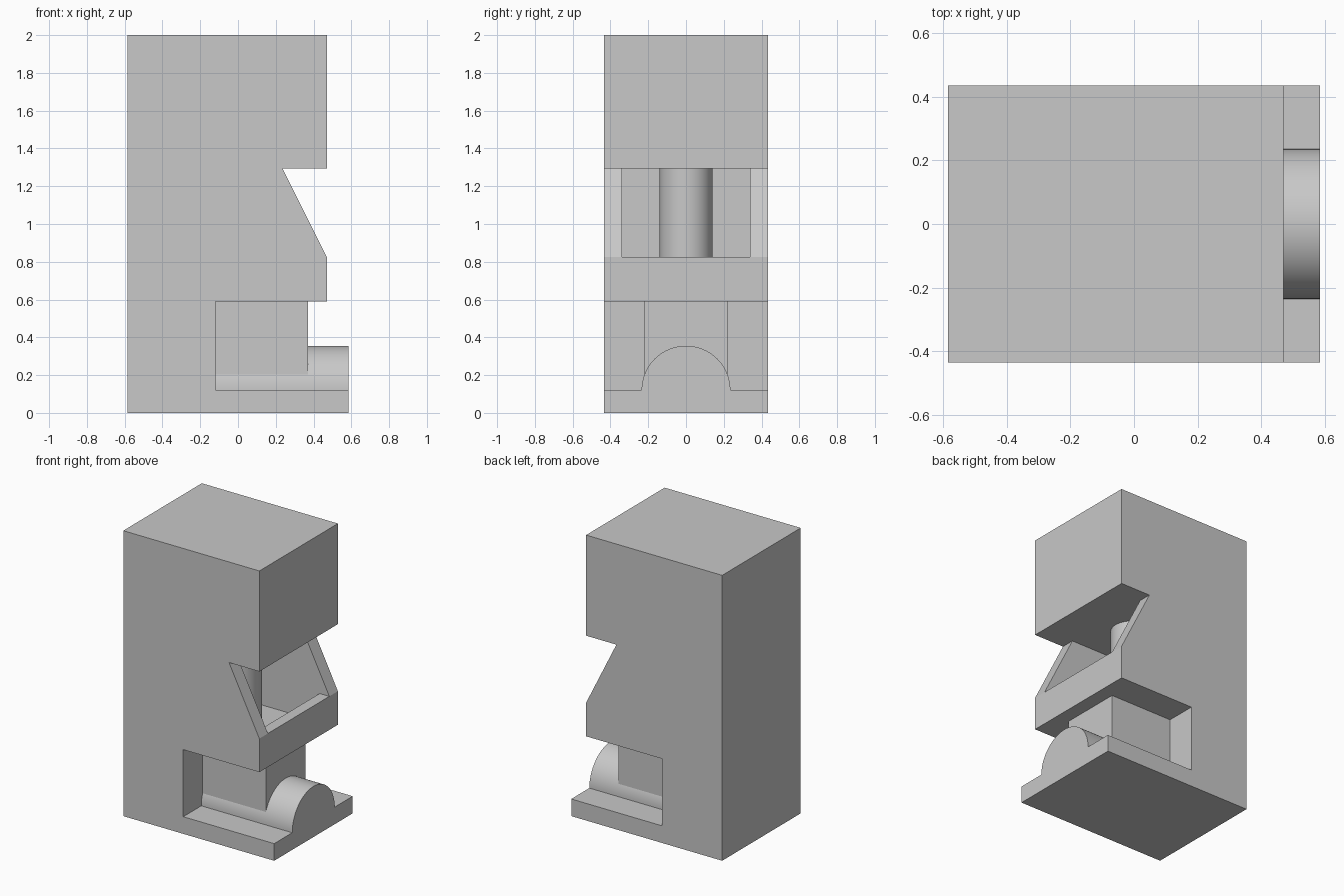
import bpy, bmesh, math
from mathutils import Matrix, Vector

cube = bpy.data.objects.get("Cube")
if cube:
    bpy.data.objects.remove(cube, do_unlink=True)

grey = bpy.data.materials.new("plain_grey")
grey.use_nodes = True
colour = (0.58, 0.58, 0.58, 1)
grey.diffuse_color = colour
grey.node_tree.nodes["Principled BSDF"].inputs["Base Color"].default_value = colour


def finish(name, bm):
    """Turn a bmesh into a linked, coloured object."""
    bmesh.ops.recalc_face_normals(bm, faces=bm.faces)
    mesh = bpy.data.meshes.new(name)
    bm.to_mesh(mesh)
    bm.free()
    mesh.materials.append(grey)
    obj = bpy.data.objects.new(name, mesh)
    bpy.context.collection.objects.link(obj)
    return obj


def side_profile(name, points, half_width):
    """Extrude an (x, z) outline evenly to both sides along y."""
    bm = bmesh.new()
    face = bm.faces.new([bm.verts.new((x, -half_width, z)) for x, z in points])
    new = bmesh.ops.extrude_face_region(bm, geom=[face])["geom"]
    bmesh.ops.translate(bm, vec=Vector((0, 2 * half_width, 0)),
                        verts=[v for v in new if isinstance(v, bmesh.types.BMVert)])
    return finish(name, bm)


def smooth(obj):
    bpy.ops.object.select_all(action='DESELECT')
    obj.select_set(True)
    bpy.context.view_layer.objects.active = obj
    bpy.ops.object.shade_smooth_by_angle(angle=math.radians(30))


# Levels and depths shared by several parts
back, front, foot = -0.585, 0.47, 0.585
base_top, under, sill, lintel = 0.12, 0.59, 0.825, 1.295
niche, half = -0.12, 0.435

# Main body with base ledge, side niches and sloping window face
body = side_profile("body", [
    (back, 0), (foot, 0), (foot, base_top), (niche, base_top), (niche, under),
    (front, under), (front, sill), (0.235, lintel), (front, lintel),
    (front, 2), (back, 2)], half)

# Hollow chamber opening through the sloping face
floor, chamber_back, lip = 0.625, -0.35, 0.395
cutter = side_profile("chamber_cutter", [
    (chamber_back, floor), (lip, floor), (lip, sill), (0.6, sill),
    (0.6, lintel), (chamber_back, lintel)], 0.34)
cutter.hide_render = True
cut = body.modifiers.new("chamber", 'BOOLEAN')
cut.operation = 'DIFFERENCE'
cut.solver = 'EXACT'
cut.object = cutter
bpy.context.view_layer.objects.active = body
bpy.ops.object.modifier_apply(modifier=cut.name)
bpy.data.objects.remove(cutter, do_unlink=True)

# Central support block between the side niches
side_profile("support_block", [
    (niche - 0.02, base_top - 0.02), (0.37, base_top - 0.02),
    (0.37, under + 0.01), (niche - 0.02, under + 0.01)], 0.22)

# Upright column inside the chamber
bm = bmesh.new()
bmesh.ops.create_cone(bm, cap_ends=True, segments=64, radius1=0.14, radius2=0.14,
                      depth=lintel - floor + 0.02,
                      matrix=Matrix.Translation((0.015, 0, (lintel + floor) / 2)))
smooth(finish("column", bm))

# Half-round bar lying along the base
radius, steps = 0.235, 48
bm = bmesh.new()
arc = [math.pi * i / steps for i in range(steps + 1)]
ring = [bm.verts.new((niche - 0.02, radius * math.cos(a),
                      base_top + radius * math.sin(a))) for a in arc]
end = bm.faces.new(ring)
new = bmesh.ops.extrude_face_region(bm, geom=[end])["geom"]
bmesh.ops.translate(bm, vec=Vector((foot - niche + 0.02, 0, 0)),
                    verts=[v for v in new if isinstance(v, bmesh.types.BMVert)])
smooth(finish("half_round_bar", bm))
